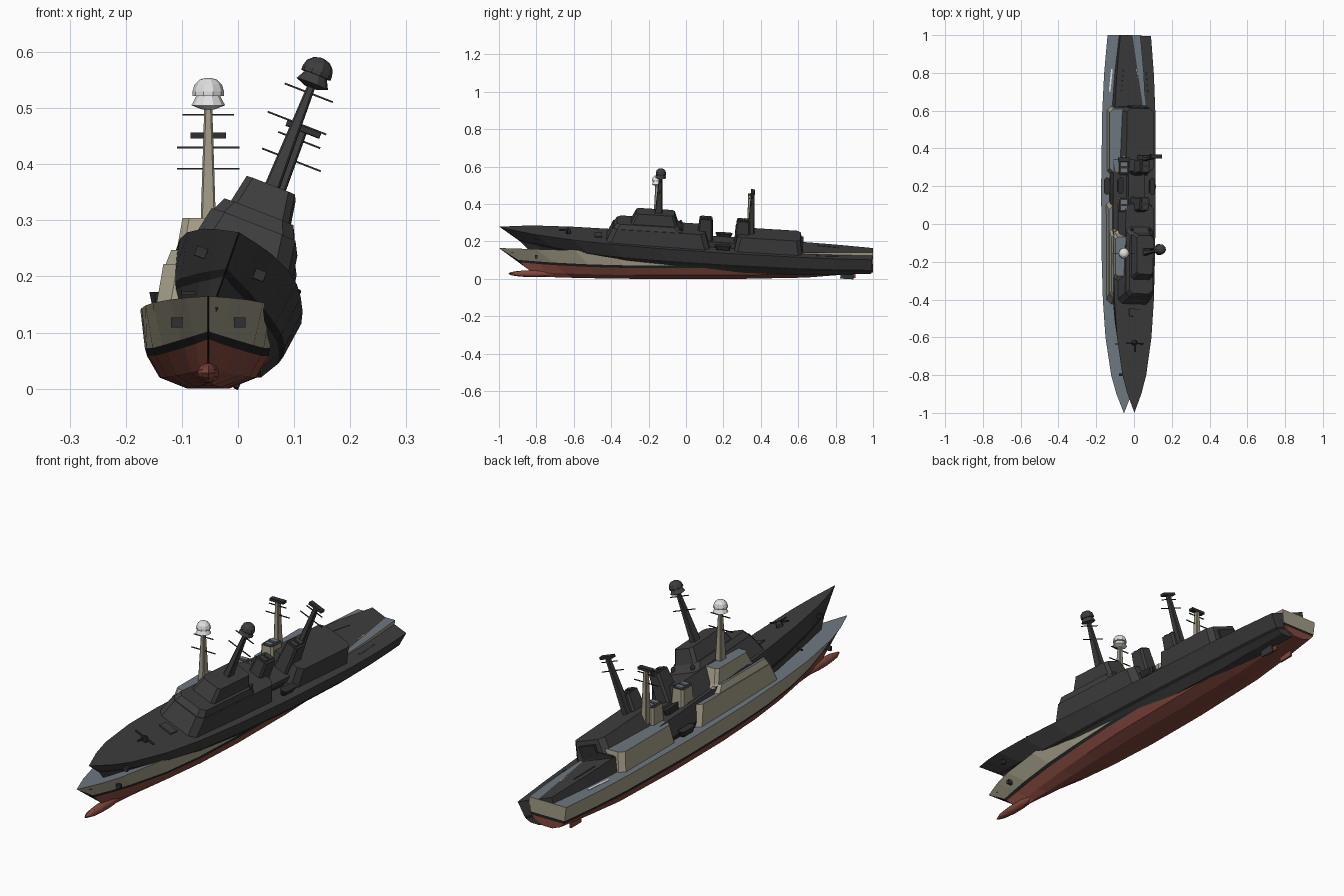
import bpy, bmesh, math
from mathutils import Matrix, Vector

if "Cube" in bpy.data.objects:
    bpy.data.objects.remove(bpy.data.objects["Cube"])


def mat(name, r, g, b):
    m = bpy.data.materials.new(name)
    m.diffuse_color = (r, g, b, 1)
    m.use_nodes = True
    m.node_tree.nodes["Principled BSDF"].inputs["Base Color"].default_value = m.diffuse_color
    return m


KHAKI = mat("khaki_paint", .36, .33, .24)
DECK = mat("deck_grey", .155, .185, .215)
RED = mat("hull_red", .23, .065, .048)
BLACK = mat("black", .016, .016, .016)
WHITE = mat("white", .75, .75, .75)
DARK = mat("dark_grey", .048, .048, .048)
SHADE = mat("charcoal", .03, .03, .03)


def finish(bm, name, M, mats, rule=None):
    bmesh.ops.recalc_face_normals(bm, faces=bm.faces)
    bm.normal_update()
    if rule:
        for f in bm.faces:
            f.material_index = rule(f)
    bm.transform(M)
    me = bpy.data.meshes.new(name)
    bm.to_mesh(me)
    bm.free()
    for m in mats:
        me.materials.append(m)
    ob = bpy.data.objects.new(name, me)
    bpy.context.collection.objects.link(ob)
    return ob


def loft(bm, rings):
    """Skin closed rings and cap both ends."""
    vs = [[bm.verts.new(p) for p in r] for r in rings]
    n = len(vs[0])
    for a, b in zip(vs, vs[1:]):
        for i in range(n):
            bm.faces.new((a[i], a[(i + 1) % n], b[(i + 1) % n], b[i]))
    bm.faces.new(vs[0])
    bm.faces.new(vs[-1])


def octagon(y0, y1, h, z, c, x=0):
    return [(x - h + c, y0, z), (x + h - c, y0, z), (x + h, y0 + c, z), (x + h, y1 - c, z),
            (x + h - c, y1, z), (x - h + c, y1, z), (x - h, y1 - c, z), (x - h, y0 + c, z)]


def up_rule(f):
    return 1 if f.normal.z > .9 else 0


def block(name, M, mats, bottom, top, c=.015, x=0):
    """Tapered block: bottom and top are (y0, y1, half width, z)."""
    bm = bmesh.new()
    loft(bm, [octagon(*bottom, c, x), octagon(*top, c, x)])
    return finish(bm, name, M, mats, up_rule)


def boxes(name, M, m, items):
    """Several boxes in one object, each (centre, size)."""
    bm = bmesh.new()
    for c, s in items:
        bmesh.ops.create_cube(bm, size=1, matrix=Matrix.Translation(c) @ Matrix.Diagonal((*s, 1)))
    return finish(bm, name, M, [m])


def turned(name, M, m, x, y, profile, n=10):
    """Turned part from (radius, z) pairs."""
    bm = bmesh.new()
    loft(bm, [[(x + r * math.cos(2 * math.pi * i / n), y + r * math.sin(2 * math.pi * i / n), z)
               for i in range(n)] for r, z in profile])
    return finish(bm, name, M, [m])


# Hull stations: y, keel, bilge, band low, band high and deck half widths
STATIONS = [(-1, .001, .001, .001, .001, .001), (-.9, .004, .015, .022, .026, .04),
            (-.8, .01, .03, .043, .048, .068), (-.6, .022, .056, .075, .081, .098),
            (-.4, .03, .073, .094, .099, .112), (-.15, .037, .085, .106, .110, .119),
            (.2, .037, .087, .109, .113, .121), (.6, .034, .082, .102, .106, .115),
            (.8, .03, .074, .092, .097, .105), (1, .022, .06, .076, .08, .087)]
STEM = [-.79, -.83, -.885, -.9, -1]


def deck_z(y):
    return .14 + .025 * max(0, (-y + .1) / 1.1) ** 1.4


def hull(name, M, mats):
    bm = bmesh.new()
    rings = []
    for y, *half in STATIONS:
        f = max(0, (-y - .3) / .7) ** 2
        a = max(0, (y - .5) / .5)
        zs = [.035 * a + .012 * f, .02 + .03 * a + .018 * f, .058 + .03 * f + .01 * a,
              .072 + .03 * f + .008 * a, deck_z(y)]
        ys = [s + (y + 1) * (1 - s) / 2 for s in STEM]
        side = list(zip(half, ys, zs))
        rings.append([(h, yy, z) for h, yy, z in side] + [(-h, yy, z) for h, yy, z in reversed(side)])
    loft(bm, rings)
    # split the transom at the band so that it is painted like the sides
    for z in (.068, .08):
        aft = [f for f in bm.faces if all(v.co.y > .99 for v in f.verts)]
        geom = aft + list({e for f in aft for e in f.edges}) + list({v for f in aft for v in f.verts})
        bmesh.ops.bisect_plane(bm, geom=geom, plane_co=(0, 0, z), plane_no=(0, 0, 1), dist=1e-5)

    def rule(f):
        c = f.calc_center_median()
        if f.normal.z > .9:
            return 3
        if min(v.co.y for v in f.verts) > .99:
            return 0 if c.z < .068 else 1 if c.z < .08 else 2
        rise = .03 * max(0, (-c.y - .3) / .7) ** 2
        aftr = .01 * max(0, (c.y - .5) / .5)
        z = c.z - rise - aftr
        return 0 if z < .056 else 1 if z < .08 else 2
    return finish(bm, name, M, mats, rule)


def ship(tag, M, paint, roof, bottom, band, dome, trim):
    N = lambda s: tag + "_" + s
    body = [paint, roof]
    hull(N("hull"), M, [bottom, band, paint, roof])
    # bow bulb and rudders
    bm = bmesh.new()
    bmesh.ops.create_uvsphere(bm, u_segments=10, v_segments=8, radius=1,
                              matrix=Matrix.Translation((0, -.82, .028)) @ Matrix.Diagonal((.02, .13, .018, 1)))
    finish(bm, N("bow_bulb"), M, [bottom])
    boxes(N("rudders"), M, bottom, [((s * .04, .87, .03), (.008, .07, .05)) for s in (-1, 1)])

    # superstructure
    block(N("main_house"), M, body, (-.43, .13, .095, .135), (-.395, .10, .08, .222), .025)
    block(N("bridge"), M, body, (-.39, -.02, .076, .222), (-.375, -.05, .066, .247), .02)
    block(N("mast_house"), M, body, (-.30, -.05, .056, .247), (-.275, -.07, .046, .304), .012)
    block(N("hangar"), M, body, (.26, .625, .09, .135), (.275, .61, .076, .217), .02)
    boxes(N("hangar_door"), M, trim, [((0, .62, .172), (.08, .012, .055))])
    boxes(N("midship_house"), M, paint, [((0, .19, .15), (.09, .16, .04))])

    # funnels with paired dark outlets
    for i, y in enumerate((.10, .30)):
        block(N("funnel_%d" % (i + 1)), M, [paint, trim], (y - .045, y + .045, .034, .14),
              (y - .035, y + .035, .027, .288), .008)
        boxes(N("funnel_outlets_%d" % (i + 1)), M, roof,
              [((0, y + s * .016, .29), (.032, .02, .008)) for s in (-1, 1)])

    # masts with yards
    block(N("fore_mast"), M, [paint, paint], (-.175, -.135, .0135, .30), (-.164, -.146, .007, .505), .003)
    block(N("aft_mast"), M, [paint, paint], (.325, .362, .0135, .21), (.332, .352, .008, .445), .003)
    boxes(N("yards"), M, SHADE, [((0, -.155, .488), (.092, .004, .003)), ((0, -.155, .43), (.112, .004, .003)),
                                 ((0, .34, .392), (.112, .004, .003)), ((0, .34, .43), (.08, .004, .003))])
    boxes(N("aft_radar"), M, trim, [((0, .342, .451), (.064, .022, .011))])
    # radar dome on its flared skirt
    turned(N("dome_skirt"), M, dome, 0, -.155, [(.012, .498), (.03, .505), (.021, .522)])
    turned(N("radar_dome"), M, dome, 0, -.155,
           [(.028, .522), (.028, .53), (.0245, .542), (.015, .551), (.004, .554)])
    for s in (-1, 1):
        turned(N("small_dome_%s" % ("port" if s < 0 else "starboard")), M, dome, s * .05, -.035,
               [(.006, .22), (.009, .232), (.009, .24), (.004, .247)], 8)

    # deck gun
    z = deck_z(-.63)
    turned(N("gun_mount"), M, trim, 0, -.63, [(.016, z - .005), (.013, z + .014), (.006, z + .022)], 8)
    boxes(N("gun_barrels"), M, trim, [((0, -.635, z + .016), (.095, .006, .006)),
                                      ((0, -.655, z + .016), (.006, .05, .006))])
    boxes(N("fore_hatch"), M, roof, [((0, -.47, deck_z(-.47) + .002), (.06, .04, .01))])
    # boats, both sides
    for s in (-1, 1):
        bm = bmesh.new()
        loft(bm, [octagon(.165, .235, .010, .148, .006, s * .09), octagon(.155, .245, .015, .172, .01, s * .09)])
        finish(bm, N("boat_%s" % ("port" if s < 0 else "starboard")), M, [SHADE])
    # anchors, both bows
    boxes(N("anchors"), M, SHADE, [((s * .056, -.80, .118), (.02, .012, .018)) for s in (-1, 1)])
    # flight deck stripes
    bm = bmesh.new()
    for s in (-1, 1):
        rot = Matrix.Translation((s * .07, .76, .1405)) @ Matrix.Rotation(s * .1, 4, 'Z')
        bmesh.ops.create_cube(bm, size=1, matrix=rot @ Matrix.Diagonal((.009, .12, .003, 1)))
    finish(bm, N("deck_stripes"), M, [dome])


# Upright painted ship
ship("painted", Matrix.Translation((-.053, 0, 0)), KHAKI, DECK, RED, BLACK, WHITE, SHADE)

# Rolled and pitched dark ship overlapping it
tilt = (Matrix.Translation((-.05, -.008, .064)) @ Matrix.Rotation(-.008, 4, 'Z')
        @ Matrix.Rotation(-.061, 4, 'X') @ Matrix.Rotation(math.radians(21.3), 4, 'Y'))
ship("dark", tilt, DARK, DARK, DARK, BLACK, DARK, SHADE)
